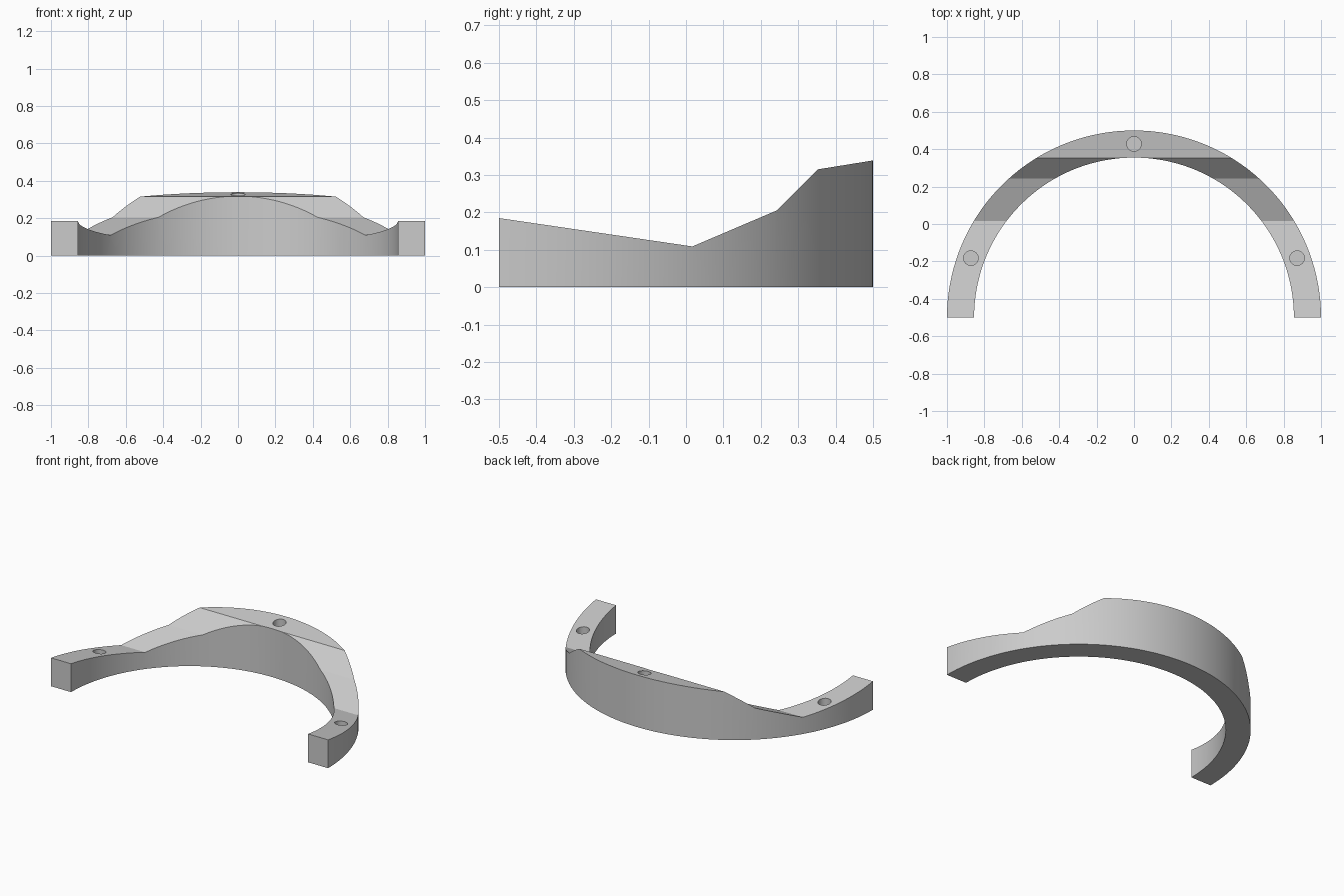
import bpy, bmesh, math
from mathutils import Matrix, Vector

if "Cube" in bpy.data.objects:
    bpy.data.objects.remove(bpy.data.objects["Cube"], do_unlink=True)

OUTER, INNER, CENTRE_Y, STEPS = 1.0, 0.855, -0.5, 72

grey = bpy.data.materials.new("plain grey")
grey.use_nodes = True
grey.diffuse_color = (0.6, 0.6, 0.6, 1)
grey.node_tree.nodes["Principled BSDF"].inputs["Base Color"].default_value = grey.diffuse_color


def extrude_outline(name, points, offset):
    """Closed prism from an outline swept along an offset."""
    bm = bmesh.new()
    face = bm.faces.new([bm.verts.new(p) for p in points])
    swept = bmesh.ops.extrude_face_region(bm, geom=[face])["geom"]
    bmesh.ops.translate(bm, vec=Vector(offset),
                        verts=[v for v in swept if isinstance(v, bmesh.types.BMVert)])
    bmesh.ops.recalc_face_normals(bm, faces=bm.faces)
    return finish(name, bm)


def finish(name, bm):
    mesh = bpy.data.meshes.new(name)
    bm.to_mesh(mesh)
    bm.free()
    mesh.materials.append(grey)
    obj = bpy.data.objects.new(name, mesh)
    bpy.context.collection.objects.link(obj)
    return obj


def arc(radius):
    angles = [math.pi * i / STEPS for i in range(STEPS + 1)]
    return [(radius * math.cos(a), CENTRE_Y + radius * math.sin(a), 0) for a in angles]


def cut(target, cutter, operation):
    mod = target.modifiers.new(cutter.name, "BOOLEAN")
    mod.operation = operation
    mod.solver = "EXACT"
    mod.object = cutter
    bpy.context.view_layer.objects.active = target
    bpy.ops.object.modifier_apply(modifier=mod.name)
    bpy.data.objects.remove(cutter, do_unlink=True)


# Half ring body
body = extrude_outline("half_ring_body", arc(OUTER) + arc(INNER)[::-1], (0, 0, 0.5))

# Stepped, sloping top, removed as one prism across the width
top = [(-0.5, 0.185), (0.017, 0.109), (0.242, 0.205), (0.352, 0.315), (0.5, 0.339)]
# Carry the end slopes past the ring
top = [(-0.6, 0.1995)] + top[1:-1] + [(0.6, 0.355)]
outline = [(-1.2, y, z) for y, z in top] + [(-1.2, 0.6, 0.8), (-1.2, -0.6, 0.8)]
cut(body, extrude_outline("top_cutter", outline, (2.4, 0, 0)), "DIFFERENCE")

# Blind round holes: one at the back, one on each arm
for name, degrees, floor in (("left", 20, 0.06), ("back", 90, 0.25), ("right", 160, 0.06)):
    a = math.radians(degrees)
    bm = bmesh.new()
    bmesh.ops.create_cone(bm, cap_ends=True, segments=32, radius1=0.039, radius2=0.039, depth=0.4,
                          matrix=Matrix.Translation((0.928 * math.cos(a),
                                                     CENTRE_Y + 0.928 * math.sin(a), floor + 0.2)))
    cut(body, finish(name + "_hole_cutter", bm), "DIFFERENCE")

# Smooth walls with crisp edges
bpy.ops.object.select_all(action="DESELECT")
body.select_set(True)
bpy.context.view_layer.objects.active = body
bpy.ops.object.shade_smooth_by_angle(angle=math.radians(12))
